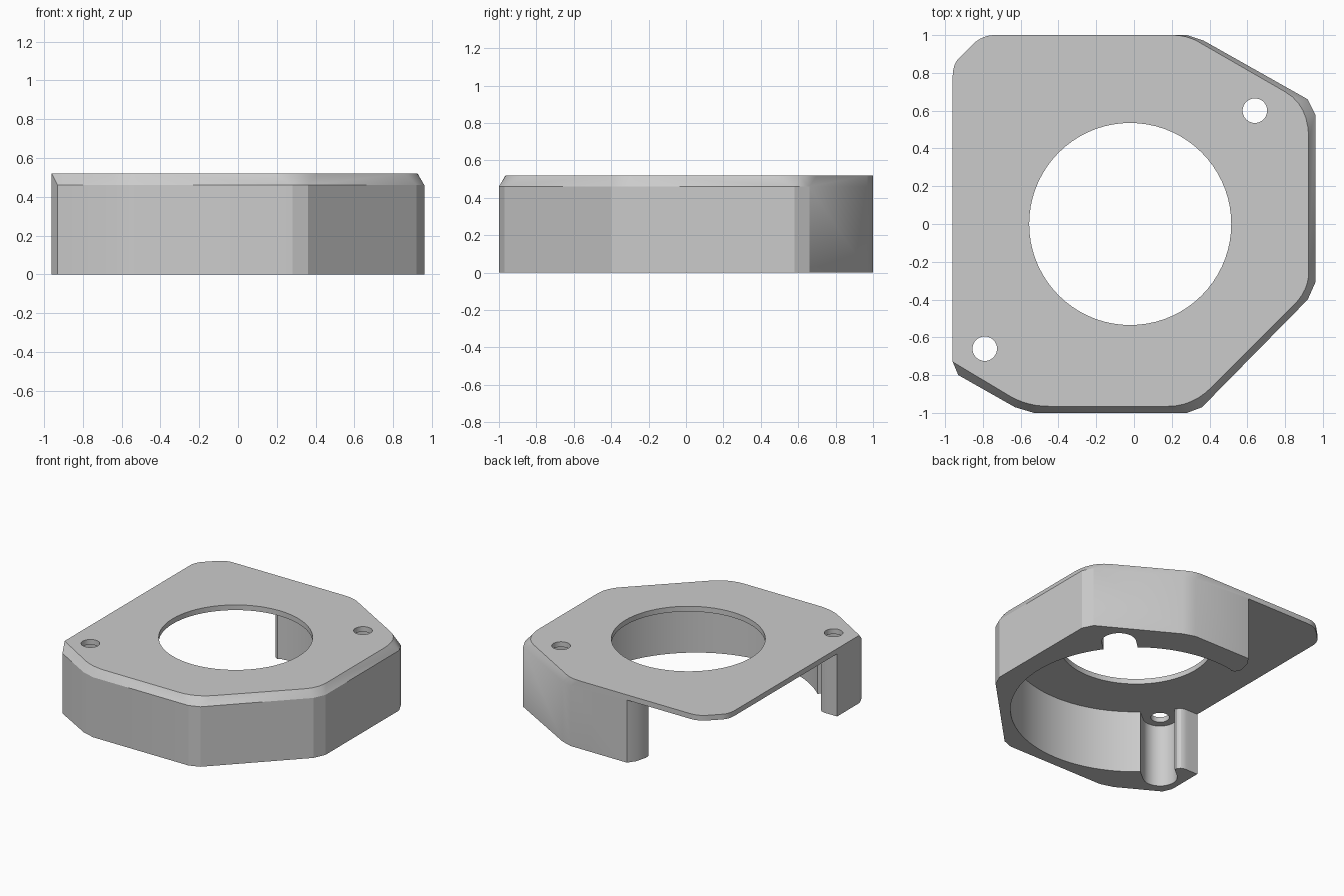
import bpy, bmesh, math
from mathutils import Vector

cube = bpy.data.objects.get("Cube")
if cube:
    bpy.data.objects.remove(cube, do_unlink=True)

HEIGHT, SHOULDER, CEILING = 0.52, 0.46, 0.48
SCREWS = [Vector((0.64, 0.60)), Vector((-0.79, -0.66))]
CENTRE, INNER_R = Vector((-0.05, -0.05)), 0.865


def round_corner(a, b, c, steps=6):
    """Soft corner from a to c pulled towards b."""
    a, b, c = Vector(a), Vector(b), Vector(c)
    pts = []
    for i in range(steps + 1):
        t = i / steps
        pts.append(a * (1 - t) ** 2 + b * 2 * t * (1 - t) + c * t * t)
    return pts


def arc(centre, radius, start, end, steps):
    angles = [math.radians(start + (end - start) * i / steps) for i in range(steps + 1)]
    return [Vector(centre) + Vector((math.cos(a), math.sin(a))) * radius for a in angles]


def add_object(name, bm):
    bmesh.ops.recalc_face_normals(bm, faces=bm.faces[:])
    mesh = bpy.data.meshes.new(name)
    bm.to_mesh(mesh)
    bm.free()
    obj = bpy.data.objects.new(name, mesh)
    bpy.context.collection.objects.link(obj)
    return obj


def prism(name, outline, z0, z1):
    bm = bmesh.new()
    face = bm.faces.new([bm.verts.new((p[0], p[1], z0)) for p in outline])
    top = bmesh.ops.extrude_face_region(bm, geom=[face])["geom"]
    verts = [v for v in top if isinstance(v, bmesh.types.BMVert)]
    bmesh.ops.translate(bm, verts=verts, vec=(0, 0, z1 - z0))
    return add_object(name, bm)


# Solid housing: straight sides below, bevelled shoulder up to a softer top outline
back_left = (round_corner((-0.74, 1), (-0.80, 1), (-0.85, 0.955))
             + round_corner((-0.92, 0.885), (-0.96, 0.85), (-0.96, 0.78)))
side = [(-0.96, -0.73), (-0.93, -0.80), (-0.63, -0.97), (-0.53, -1),
        (0.28, -1), (0.36, -0.97), (0.92, -0.40), (0.96, -0.31),
        (0.96, 0.58), (0.92, 0.66), (0.37, 0.97), (0.28, 1)] + back_left
top = ([(-0.96, -0.73)]
       + round_corner((-0.65, -0.915), (-0.56, -0.965), (-0.45, -0.965))
       + round_corner((0.18, -0.965), (0.31, -0.965), (0.41, -0.865))
       + round_corner((0.85, -0.425), (0.925, -0.35), (0.925, -0.25))
       + round_corner((0.925, 0.45), (0.925, 0.63), (0.80, 0.70))
       + round_corner((0.34, 0.965), (0.28, 1), (0.20, 1))
       + back_left)
bm = bmesh.new()
for outline, z in ((side, 0), (side, SHOULDER), (top, HEIGHT)):
    for p in outline:
        bm.verts.new((p[0], p[1], z))
hull = bmesh.ops.convex_hull(bm, input=bm.verts[:])
loose = {g for g in hull["geom_interior"] + hull["geom_unused"]
         if isinstance(g, bmesh.types.BMVert)}
bmesh.ops.delete(bm, geom=list(loose), context="VERTS")
bmesh.ops.dissolve_limit(bm, angle_limit=0.01, verts=bm.verts[:], edges=bm.edges[:])
housing = add_object("housing", bm)

# Cavity: round inside, open at the back left corner, with rounded wall ends
cavity = ([(-0.20, 1.2), (-1.2, 1.2), (-1.2, -0.46), (-0.88, -0.46)]
          + round_corner((-0.86, -0.46), (-0.81, -0.46), (-0.80, -0.50), 4)
          + arc(CENTRE, INNER_R, 212, 460, 72)
          + round_corner((-0.22, 0.79), (-0.27, 0.81), (-0.26, 0.86), 4)
          + [(-0.24, 0.94), (-0.20, 1.0)])
cutters = [prism("cavity_cutter", cavity, -0.2, CEILING)]

# Screw channels opening into the cavity, screw holes and the large opening
for i, hole in enumerate(SCREWS):
    inward = (CENTRE - hole).normalized()
    angle = math.degrees(math.atan2(inward.y, inward.x))
    slot = arc(hole, 0.12, angle + 90, angle + 270, 20)
    slot += [slot[-1] + inward * 0.2, slot[0] + inward * 0.2]
    cutters.append(prism(f"channel_cutter_{i}", slot, -0.2, CEILING))
    cutters.append(prism(f"screw_cutter_{i}", arc(hole, 0.065, 0, 350, 35), 0.3, 0.8))
cutters.append(prism("opening_cutter", arc((-0.02, 0), 0.535, 0, 355, 71), 0.3, 0.8))

bpy.context.view_layer.objects.active = housing
for cutter in cutters:
    cutter.hide_render = True
    mod = housing.modifiers.new("cut", "BOOLEAN")
    mod.operation, mod.solver, mod.object = "DIFFERENCE", "EXACT", cutter
    bpy.ops.object.modifier_apply(modifier=mod.name)
    bpy.data.objects.remove(cutter, do_unlink=True)

# Plain grey finish
grey = bpy.data.materials.new("plain_grey")
grey.use_nodes = True
colour = (0.6, 0.6, 0.6, 1)
grey.diffuse_color = colour
grey.node_tree.nodes["Principled BSDF"].inputs["Base Color"].default_value = colour
housing.data.materials.clear()
housing.data.materials.append(grey)

bpy.ops.object.select_all(action="DESELECT")
housing.select_set(True)
bpy.ops.object.shade_smooth_by_angle(angle=math.radians(20))
